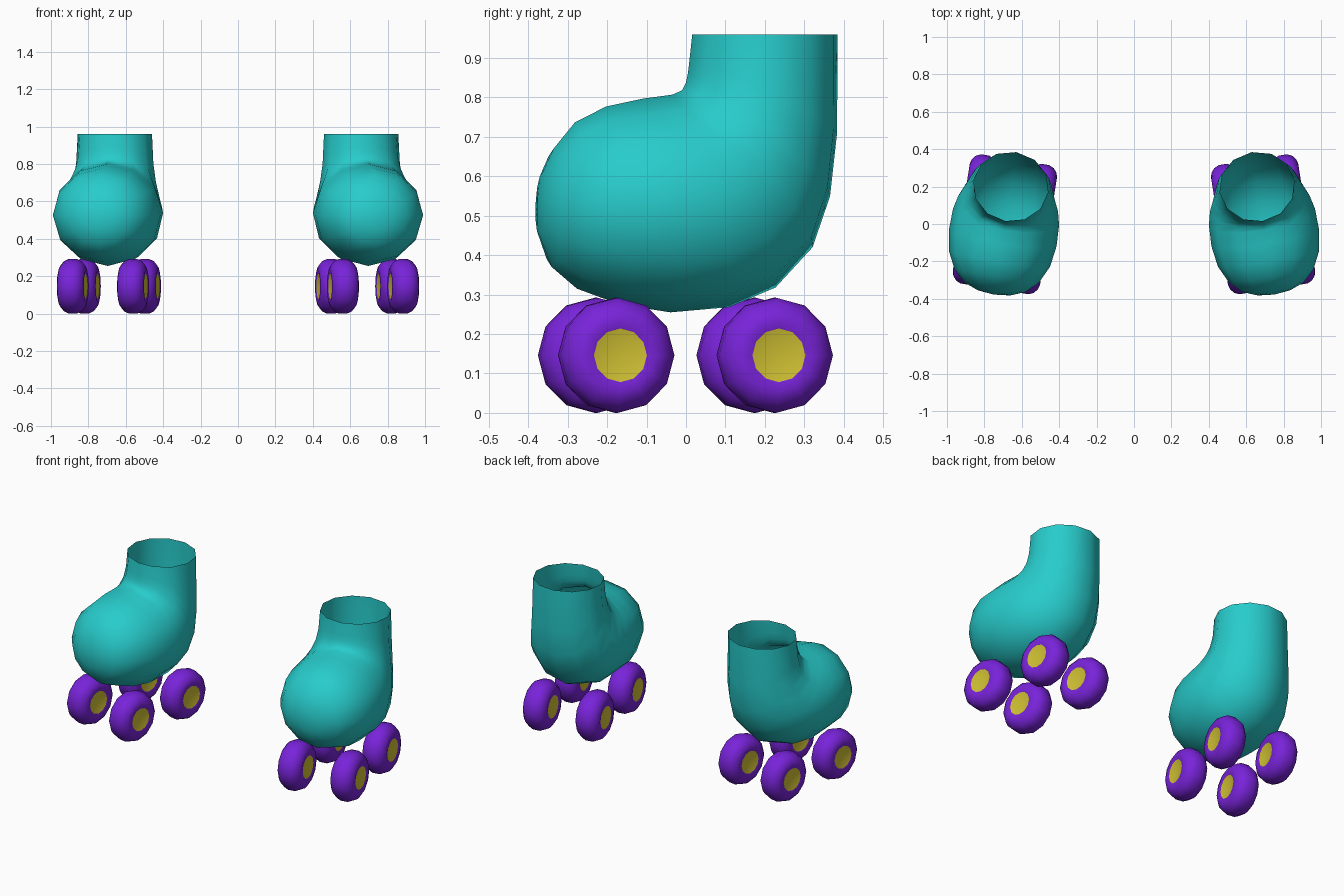
import bpy, bmesh, math
from mathutils import Matrix, Vector

if "Cube" in bpy.data.objects:
    bpy.data.objects.remove(bpy.data.objects["Cube"])


def material(name, rgb):
    m = bpy.data.materials.new(name)
    m.diffuse_color = (*rgb, 1)
    m.use_nodes = True
    m.node_tree.nodes["Principled BSDF"].inputs["Base Color"].default_value = m.diffuse_color
    return m


TEAL = material("teal", (0.021, 0.60, 0.60))
PURPLE = material("purple", (0.19, 0.017, 0.70))
GOLD = material("gold", (0.63, 0.53, 0.034))
SIDES = 12
TOE_OUT = math.radians(9)


def finish(bm, name, mats, matrix, angle):
    bm.transform(matrix)
    bmesh.ops.recalc_face_normals(bm, faces=bm.faces)
    me = bpy.data.meshes.new(name)
    bm.to_mesh(me)
    bm.free()
    for m in mats:
        me.materials.append(m)
    ob = bpy.data.objects.new(name, me)
    bpy.context.collection.objects.link(ob)
    bpy.ops.object.select_all(action='DESELECT')
    ob.select_set(True)
    bpy.context.view_layer.objects.active = ob
    bpy.ops.object.shade_smooth_by_angle(angle=math.radians(angle))


def bridge(bm, a, b, mat=0):
    for i in range(SIDES):
        j = (i + 1) % SIDES
        bm.faces.new((a[i], a[j], b[j], b[i])).material_index = mat


def fan(bm, centre, ring, mat=0):
    for i in range(SIDES):
        bm.faces.new((centre, ring[i], ring[(i + 1) % SIDES])).material_index = mat


# boot sections: upper point (y, z), lower point (y, z), half width
SECTIONS = [
    (-0.368, 0.61, -0.376, 0.45, 0.090),
    (-0.340, 0.67, -0.345, 0.37, 0.165),
    (-0.285, 0.737, -0.28, 0.315, 0.228),
    (-0.205, 0.777, -0.17, 0.275, 0.274),
    (-0.110, 0.797, -0.04, 0.255, 0.291),
    (-0.035, 0.807, 0.11, 0.268, 0.287),
    (-0.010, 0.818, 0.23, 0.318, 0.270),
    (0.000, 0.838, 0.325, 0.42, 0.246),
    (0.005, 0.862, 0.370, 0.55, 0.224),
    (0.009, 0.895, 0.388, 0.71, 0.209),
    (0.016, 0.96, 0.389, 0.96, 0.201),
]


def boot(name, matrix):
    bm = bmesh.new()
    rings = []
    for py, pz, qy, qz, w in SECTIONS:
        p, q = Vector((0, py, pz)), Vector((0, qy, qz))
        mid, half = (p + q) / 2, (p - q) / 2
        rings.append([bm.verts.new(mid + half * math.cos(t) + Vector((w * math.sin(t), 0, 0)))
                      for t in (2 * math.pi * i / SIDES for i in range(SIDES))])
    fan(bm, bm.verts.new((0, -0.382, 0.53)), rings[0])
    for a, b in zip(rings, rings[1:]):
        bridge(bm, a, b)
    finish(bm, name, [TEAL], matrix, 80)


# wheel profile: (offset along axle, radius), gold hub faces at both ends
PROFILE = [(0.068, 0.068), (0.073, 0.088), (0.066, 0.112), (0.048, 0.134), (0.022, 0.146)]
PROFILE += [(-x, r) for x, r in reversed(PROFILE)]


def wheel(name, matrix):
    bm = bmesh.new()
    rings = [[bm.verts.new((x, r * math.sin(t), r * math.cos(t)))
              for t in (2 * math.pi * i / SIDES for i in range(SIDES))] for x, r in PROFILE]
    for a, b in zip(rings, rings[1:]):
        bridge(bm, a, b)
    # slightly dished hubs
    fan(bm, bm.verts.new((0.054, 0, 0)), rings[0], 1)
    fan(bm, bm.verts.new((-0.054, 0, 0)), rings[-1], 1)
    finish(bm, name, [PURPLE, GOLD], matrix, 60)


# two mirrored skates, toes turned outward
for side, s in (("right", 1), ("left", -1)):
    place = (Matrix.Diagonal((s, 1, 1, 1)) @ Matrix.Translation((0.69, 0, 0))
             @ Matrix.Rotation(TOE_OUT, 4, 'Z'))
    boot(f"{side}_boot", place)
    for end, y in (("front", -0.205), ("rear", 0.202)):
        for edge, x in (("inner", -0.163), ("outer", 0.163)):
            wheel(f"{side}_{end}_{edge}_wheel", place @ Matrix.Translation((x, y, 0.146)))
